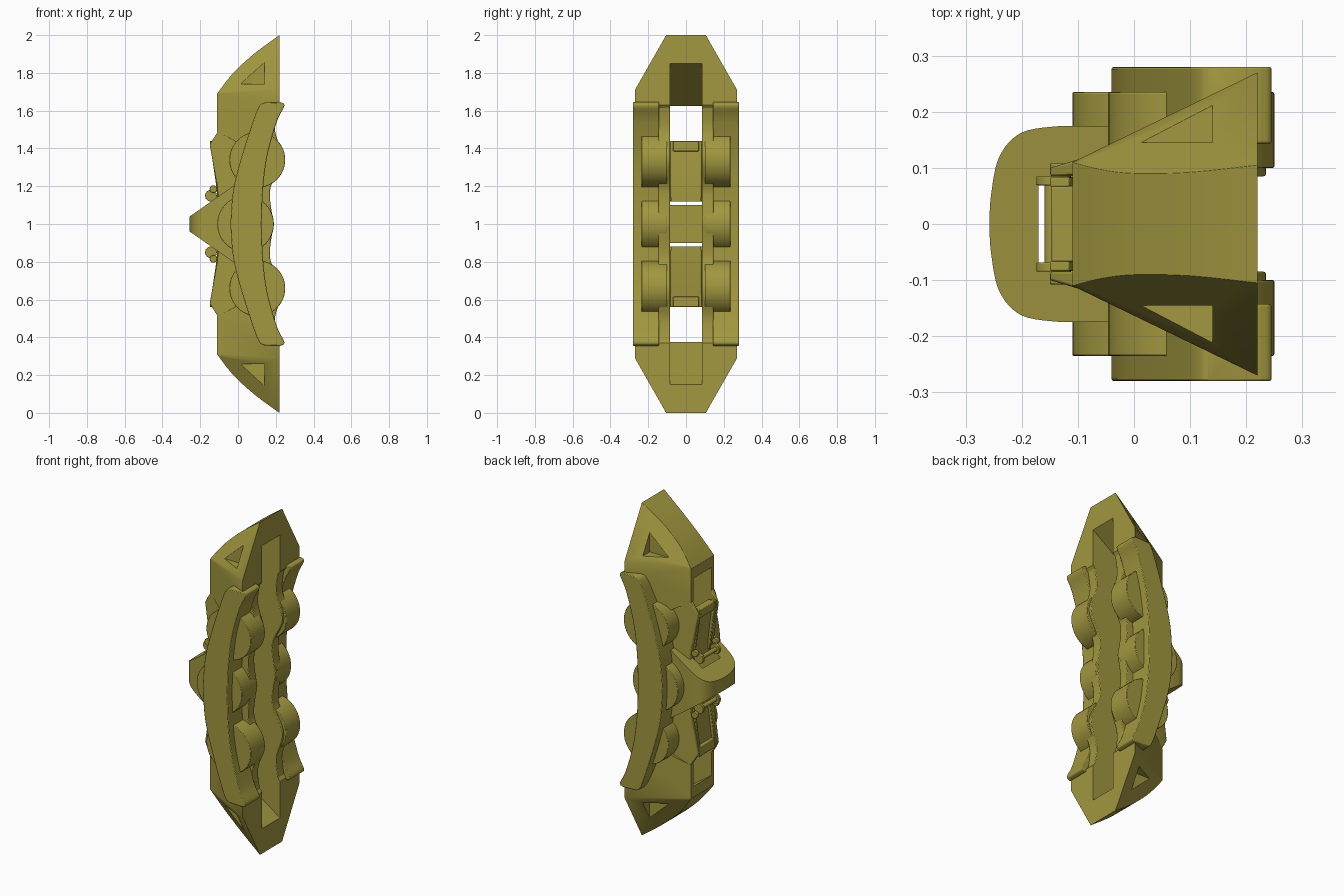
import bpy, bmesh
from math import cos, sin, tau
from mathutils import Vector

if "Cube" in bpy.data.objects:
    bpy.data.objects.remove(bpy.data.objects["Cube"])

mat = bpy.data.materials.new("olive_metal")
mat.diffuse_color = (0.36, 0.31, 0.05, 1)
mat.use_nodes = True
mat.node_tree.nodes["Principled BSDF"].inputs["Base Color"].default_value = mat.diffuse_color


def prism(name, pts, y0, y1, planes=()):
    """Extrude an x-z profile along y, then trim it by (point, outward normal) planes.
    All meshes are local to the middle of the model, at z = 1."""
    bm = bmesh.new()
    face = bm.faces.new([bm.verts.new((x, y0, z)) for x, z in pts])
    new = bmesh.ops.extrude_face_region(bm, geom=[face])["geom"]
    bmesh.ops.translate(bm, vec=(0, y1 - y0, 0),
                        verts=[v for v in new if isinstance(v, bmesh.types.BMVert)])
    for co, no in planes:
        bmesh.ops.bisect_plane(bm, geom=bm.verts[:] + bm.edges[:] + bm.faces[:],
                               plane_co=co, plane_no=no, clear_outer=True)
        bmesh.ops.holes_fill(bm, edges=[e for e in bm.edges if e.is_boundary], sides=0)
    bmesh.ops.recalc_face_normals(bm, faces=bm.faces[:])
    me = bpy.data.meshes.new(name)
    bm.to_mesh(me)
    bm.free()
    ob = bpy.data.objects.new(name, me)
    bpy.context.collection.objects.link(ob)
    ob.location.z = 1
    me.materials.append(mat)
    return ob


def finish(ob, cutters=(), bevel=0, mirror=""):
    """Cut, bevel, mirror and smooth a part."""
    for o in bpy.context.selected_objects:
        o.select_set(False)
    bpy.context.view_layer.objects.active = ob
    ob.select_set(True)
    for c in cutters:
        m = ob.modifiers.new("cut", "BOOLEAN")
        m.object, m.operation, m.solver = c, "DIFFERENCE", "EXACT"
        bpy.ops.object.modifier_apply(modifier=m.name)
    if bevel:
        m = ob.modifiers.new("bevel", "BEVEL")
        m.width, m.segments, m.limit_method = bevel, 2, "ANGLE"
    if mirror:
        m = ob.modifiers.new("mirror", "MIRROR")
        m.use_axis = [a in mirror for a in "XYZ"]
        m.use_mirror_merge = False
    bpy.ops.object.shade_smooth_by_angle(angle=0.6)


def circle(x, z, r, n=48):
    return [(x + r * cos(tau * i / n), z + r * sin(tau * i / n)) for i in range(n)]


def curve(pts, n=6):
    """Catmull-Rom curve through the points."""
    p = [Vector(q) for q in [pts[0], *pts, pts[-1]]]
    out = []
    for a, b, c, d in zip(p, p[1:], p[2:], p[3:]):
        for i in range(n):
            t = i / n
            out.append(tuple(0.5 * (2 * b + (c - a) * t + (2 * a - 5 * b + 4 * c - d) * t * t
                                    + (3 * b - a - 3 * c + d) * t ** 3)))
    return out + [tuple(pts[-1])]


def both(pts):
    """Add the lower mirror image to a profile that runs from top to middle."""
    return pts + [(x, -z) for x, z in reversed(pts) if abs(z) > 1e-6]


def sides(co, no):
    """The same trimming plane on +y and -y."""
    return [((co[0], s * co[1], co[2]), (no[0], s * no[1], no[2])) for s in (1, -1)]


# Cutters: disc slot and the corner pockets in the end blocks
slot = prism("slot_cutter", both([(.4, .975), (.22, .85), (-.11, .625), (-.4, .625)][::1]
             + [(-.4, 0)])[:], -.085, .085)
pockets = [prism("pocket_cutter", [(-.3, .74), (.14, .74), (.14, 1.2), (-.3, 1.2)],
                 *sorted((s * .145, s * .5))) for s in (1, -1)]

# Tapered end blocks
top = curve([(.22, 1), (.1, .913), (0, .825), (-.06, .758), (-.11, .69)], 4)
end = prism("end_blocks", top + [(-.11, .49), (0, .43), (.12, .5), (.22, .63)], -.3, .3,
            sides((-.11, .11, 0), (-.485, 1, 0)) + sides((.22, .105, 1), (-.521, 1, .571)))
finish(end, [slot, *pockets], .007, "Z")

# Wavy middle walls
wave = curve([(.21, .63), (.195, .5), (.235, .34), (.17, .18), (.19, 0)], 8)
back = [(-.09, 0), (-.11, .2), (-.15, .42), (-.1, .5), (0, .6)]
wall = both(wave)
wall += [(x, -z) for x, z in reversed(back)] + back[1:]
walls = prism("middle_walls", wall, -.145, .145, sides((-.15, .1, 0), (-.3, 1, 0)))
finish(walls, [slot], .004)

# Arched rear bridge, D-shaped from above and tapering to the rear
outline = curve([(-.13, .175), (-.2, .163), (-.24, .12), (-.255, .05), (-.2575, 0)], 6)
outline = [(-.02, .175)] + both(outline) + [(-.02, -.175)]
bridge = prism("rear_bridge", [(-.26, .037), (-.02, .205), (-.02, -.205), (-.26, -.037)],
               -.175, .175)
bm = bmesh.new()
f = bm.faces.new([bm.verts.new((x, y, -.4)) for x, y in outline])
new = bmesh.ops.extrude_face_region(bm, geom=[f])["geom"]
bmesh.ops.translate(bm, vec=(0, 0, .8), verts=[v for v in new if isinstance(v, bmesh.types.BMVert)])
bmesh.ops.recalc_face_normals(bm, faces=bm.faces[:])
d_shape = prism("d_cutter", circle(0, 0, .1, 4), 0, .1)
bm.to_mesh(d_shape.data)
bm.free()
m = bridge.modifiers.new("round", "BOOLEAN")
m.object, m.operation, m.solver = d_shape, "INTERSECT", "EXACT"
bpy.context.view_layer.objects.active = bridge
bpy.ops.object.modifier_apply(modifier=m.name)
arch = prism("arch_cutter", [(-.17, -.3), (.1, -.3), (.1, .3), (-.17, .3)], -.085, .085)
finish(bridge, [arch])

# Crescent side plates
left = curve([(.135, .642), (.1, .6), (.02, .36), (-.025, .18), (-.04, 0)], 6)
right = curve([(.225, .645), (.245, .625), (.205, .54), (.155, .36), (.132, .18), (.125, 0)], 6)
plate = both(left) + both(right)[::-1]
finish(prism("side_plates", plate, .143, .28), (), .004, "Y")

# Piston housings
finish(prism("outer_pistons", circle(.102, .34, .148), .1, .235), (), .003, "YZ")
finish(prism("middle_pistons", circle(.04, 0, .15), .1, .235), (), .003, "Y")

# Spring plates behind the slot, with raised rims and a cross bar
finish(prism("spring_plates", [(-.13, .43), (-.1, .2), (-.1, .118), (-.085, .118),
                               (-.085, .2), (-.115, .43)], -.08, .08), (), .003, "Z")
finish(prism("spring_rims", [(-.15, .44), (-.115, .2), (-.11, .14), (-.09, .14),
                             (-.09, .2), (-.115, .44)], .066, .084), (), .003, "YZ")
finish(prism("cross_bars", [(-.148, .44), (-.14, .385), (-.1, .385), (-.1, .44)],
             -.068, .068), (), .004, "Z")

# Retaining pins with end caps, and small bolts
finish(prism("retaining_pins", circle(-.147, .15, .0125, 20), -.08, .08), (), 0, "Z")
finish(prism("pin_caps", circle(-.143, .15, .031, 28), .069, .085), (), .002, "YZ")
finish(prism("small_bolts", circle(-.13, .185, .02, 20), .088, .108), (), .003, "YZ")

for c in [slot, d_shape, arch, *pockets]:
    bpy.data.objects.remove(c, do_unlink=True)
